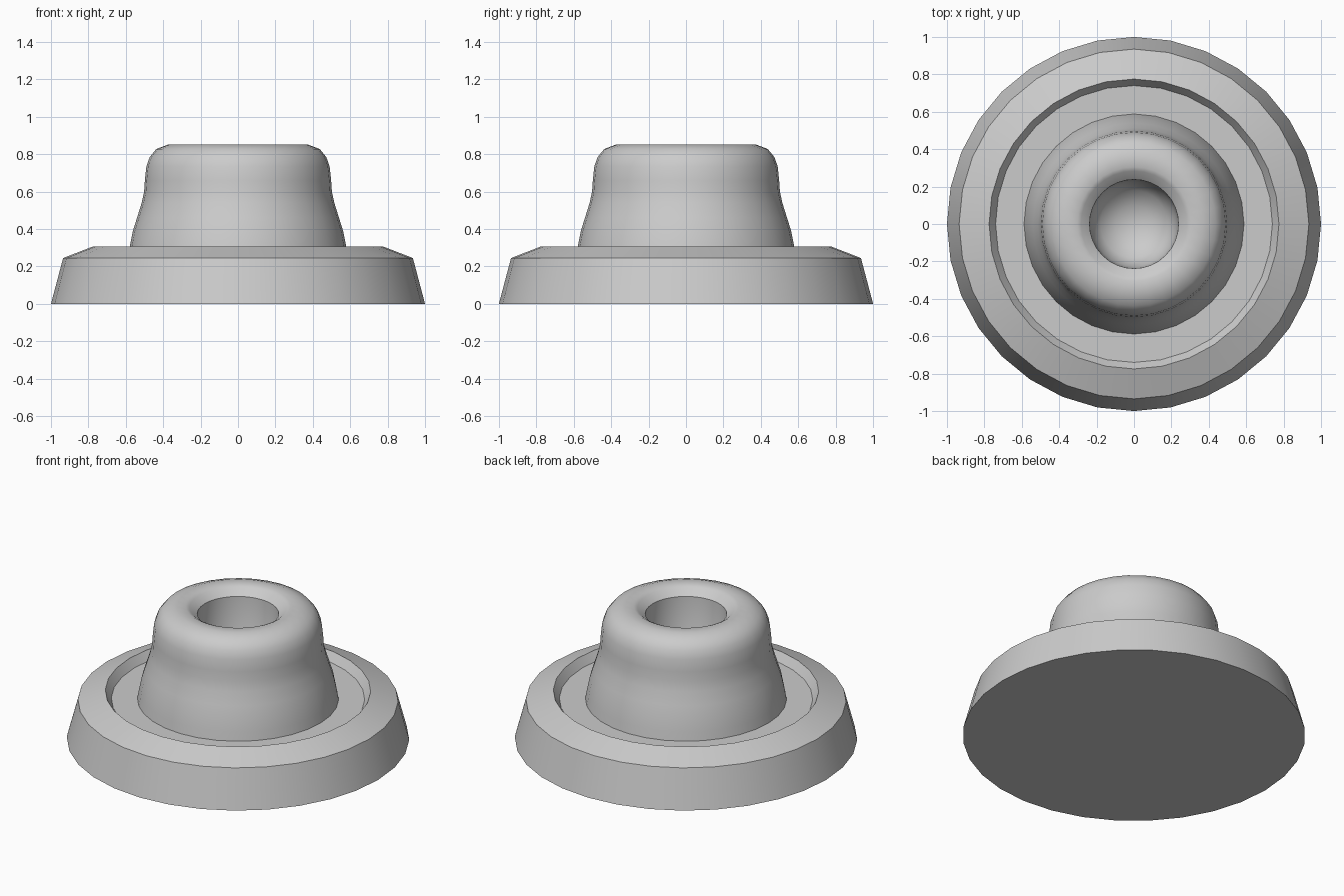
import bpy, bmesh, math
from mathutils import Vector

cube = bpy.data.objects.get("Cube")
if cube:
    bpy.data.objects.remove(cube, do_unlink=True)

# One plain grey for everything
grey = bpy.data.materials.new("plain_grey")
grey.use_nodes = True
grey.diffuse_color = (0.6, 0.6, 0.6, 1)
grey.node_tree.nodes["Principled BSDF"].inputs["Base Color"].default_value = (0.6, 0.6, 0.6, 1)


def lathe(name, profile, sides):
    """Spin a (radius, height) profile around z into a smooth closed part."""
    bm = bmesh.new()
    verts = [bm.verts.new((r, 0, z)) for r, z in profile]
    edges = [bm.edges.new(pair) for pair in zip(verts, verts[1:])]
    bmesh.ops.spin(bm, geom=verts + edges, cent=Vector(), axis=(0, 0, 1),
                   angle=math.tau, steps=sides, use_merge=True)
    bmesh.ops.remove_doubles(bm, verts=bm.verts, dist=0.0005)
    bmesh.ops.recalc_face_normals(bm, faces=bm.faces)
    mesh = bpy.data.meshes.new(name)
    bm.to_mesh(mesh)
    bm.free()
    mesh.materials.append(grey)
    obj = bpy.data.objects.new(name, mesh)
    bpy.context.collection.objects.link(obj)
    bpy.ops.object.select_all(action='DESELECT')
    obj.select_set(True)
    bpy.context.view_layer.objects.active = obj
    bpy.ops.object.shade_smooth_by_angle(angle=math.radians(35))
    return obj


# Wide foot, raised bevelled rim, sunken ring and hollow bell-shaped neck
lathe("flanged_bushing", [
    (0, 0), (1, 0), (0.935, 0.245), (0.775, 0.307), (0.74, 0.255),
    # neck, from the sunken ring up to the rounded shoulder
    (0.588, 0.255), (0.578, 0.31), (0.562, 0.39), (0.54, 0.46), (0.515, 0.54),
    (0.502, 0.6), (0.498, 0.66), (0.49, 0.735), (0.472, 0.785), (0.437, 0.828),
    (0.37, 0.853),
    # flared mouth and blind bore with a dished bottom
    (0.305, 0.853), (0.283, 0.842), (0.238, 0.803), (0.226, 0.4),
    (0.18, 0.33), (0.1, 0.28), (0, 0.26),
], 32)
